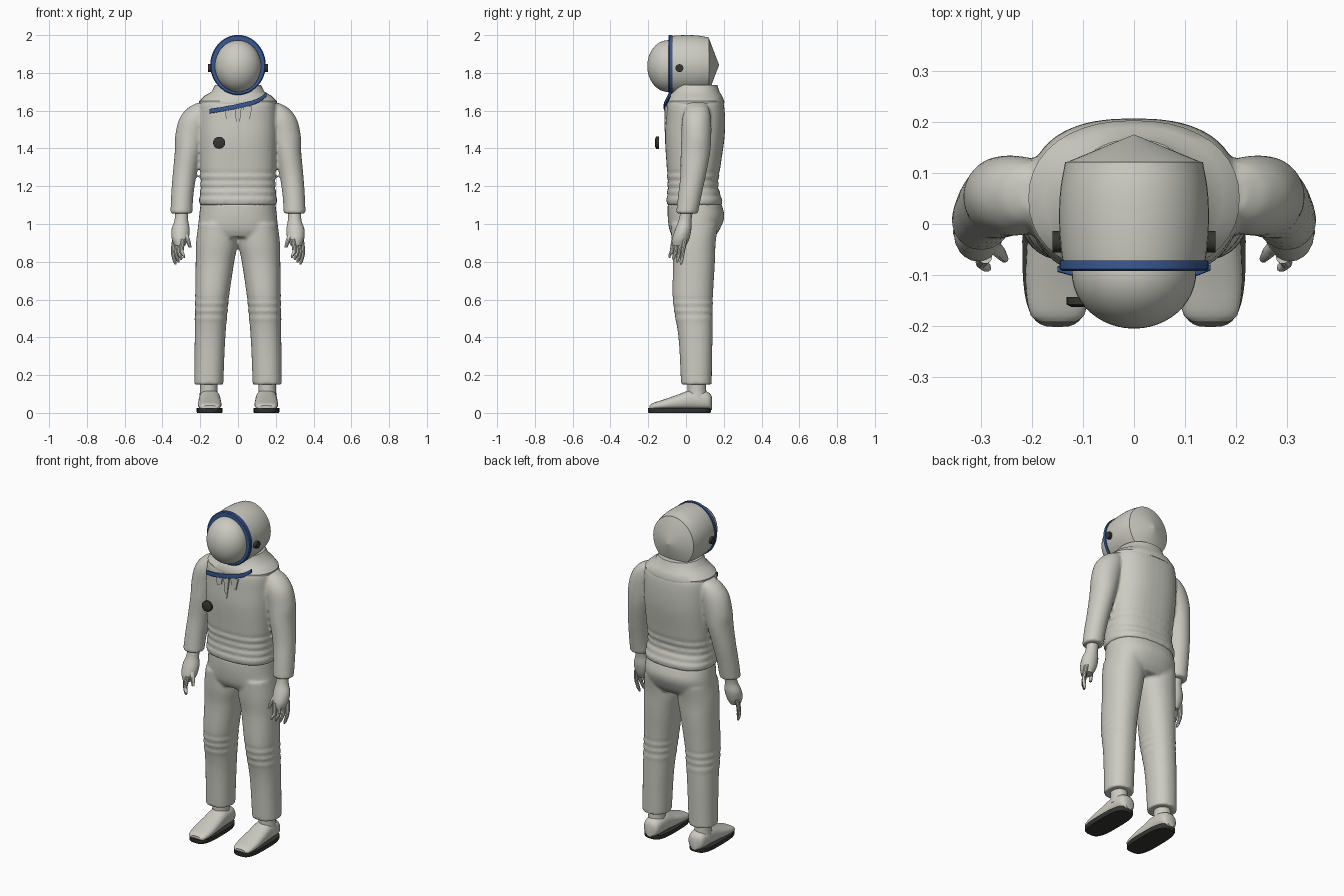
import bpy, bmesh, math
from mathutils import Vector

if "Cube" in bpy.data.objects:
    bpy.data.objects.remove(bpy.data.objects["Cube"])


def material(name, rgb):
    m = bpy.data.materials.new(name)
    m.use_nodes = True
    m.diffuse_color = (*rgb, 1)
    m.node_tree.nodes["Principled BSDF"].inputs["Base Color"].default_value = (*rgb, 1)
    return m


PALE = material("pale grey fabric", (0.60, 0.60, 0.54))
BLUE = material("blue trim", (0.04, 0.10, 0.30))
DARK = material("dark rubber", (0.035, 0.035, 0.03))


def smooth_rows(rows, step):
    """Hermite interpolation of sections along their first value."""
    def slope(i, k):
        a, b = rows[max(i - 1, 0)], rows[min(i + 1, len(rows) - 1)]
        return (b[k] - a[k]) / (b[0] - a[0])
    out = []
    for i in range(len(rows) - 1):
        p, q = rows[i], rows[i + 1]
        h = q[0] - p[0]
        count = max(1, math.ceil(abs(h) / step))
        for j in range(count):
            u = j / count
            w = u * u * (3 - 2 * u)
            row = [p[0] + h * u]
            for k in range(1, 5):
                row.append(p[k] + (q[k] - p[k]) * w
                           + h * (u * (1 - u) ** 2 * slope(i, k) - u * u * (1 - u) * slope(i + 1, k)))
            out.append(row)
    return out + [list(rows[-1])]


def loft(bm, axis, rows, side=1, power=2, n=40, step=0.012, ripple=None):
    """Rows are (position, centre a, centre b, radius a, radius b)."""
    rings = []
    for t, a, b, ra, rb in (smooth_rows(rows, step) if step else rows):
        if ripple and ripple[1] < t < ripple[2]:
            bump = ripple[0] * math.sin((t - ripple[1]) * math.tau / ripple[3])
            ra, rb = ra + bump, rb + bump
        ring = []
        for i in range(n):
            c, s = math.cos(math.tau * i / n), math.sin(math.tau * i / n)
            u = a + ra * math.copysign(abs(c) ** (2 / power), c)
            v = b + rb * math.copysign(abs(s) ** (2 / power), s)
            co = {"x": (t, u, v), "y": (u, t, v), "z": (u, v, t)}[axis]
            ring.append(bm.verts.new((co[0] * side, co[1], co[2])))
        rings.append(ring)
    for r, q in zip(rings, rings[1:]):
        for i in range(n):
            bm.faces.new((r[i], r[(i + 1) % n], q[(i + 1) % n], q[i]))
    bm.faces.new(rings[0])
    bm.faces.new(rings[-1])


def finish(name, bm, mat, blend=False):
    bmesh.ops.recalc_face_normals(bm, faces=bm.faces[:])
    me = bpy.data.meshes.new(name)
    bm.to_mesh(me)
    bm.free()
    me.materials.append(mat)
    ob = bpy.data.objects.new(name, me)
    bpy.context.collection.objects.link(ob)
    bpy.ops.object.select_all(action="DESELECT")
    ob.select_set(True)
    bpy.context.view_layer.objects.active = ob
    bpy.ops.object.shade_smooth_by_angle(angle=math.radians(35))
    if blend:  # weld overlapping limbs into one garment
        r = ob.modifiers.new("weld", "REMESH")
        r.mode, r.voxel_size, r.use_smooth_shade = "VOXEL", 0.009, True
        s = ob.modifiers.new("soften", "SMOOTH")
        s.factor, s.iterations = 0.5, 3
    return ob


def part(name, mat, axis, rows, **kw):
    bm = bmesh.new()
    loft(bm, axis, rows, **kw)
    return finish(name, bm, mat)


def plate(name, mat, outline, y0, y1):
    bm = bmesh.new()
    face = bm.faces.new([bm.verts.new((x, y0, z)) for x, z in outline])
    new = bmesh.ops.extrude_face_region(bm, geom=[face])["geom"]
    bmesh.ops.translate(bm, vec=Vector((0, y1 - y0, 0)),
                        verts=[v for v in new if isinstance(v, bmesh.types.BMVert)])
    return finish(name, bm, mat)


SIDES = (("left", 1), ("right", -1))

# Jacket: torso with both sleeves
torso = [(1.10, 0, .045, .205, .146), (1.13, 0, .044, .205, .146), (1.20, 0, .037, .198, .134),
         (1.30, 0, .040, .202, .142), (1.45, 0, .046, .207, .157), (1.55, 0, .05, .207, .157),
         (1.63, 0, .05, .203, .151), (1.66, 0, .05, .19, .14)]
sleeve = [(1.64, .19, .06, .03, .04), (1.615, .205, .06, .06, .06), (1.56, .226, .056, .083, .076),
          (1.47, .25, .055, .082, .079), (1.38, .264, .05, .071, .078), (1.26, .283, .038, .063, .068),
          (1.15, .295, .02, .059, .062), (1.055, .30, .005, .058, .058)]
bm = bmesh.new()
loft(bm, "z", torso, power=2.5, ripple=(.004, 1.12, 1.28, .04))
for _, s in SIDES:
    loft(bm, "z", sleeve, side=s)
finish("jacket", bm, PALE, blend=True)

# Trousers: hips with both legs
hips = [(1.11, 0, .045, .198, .142), (1.04, 0, .053, .206, .15), (.97, 0, .045, .212, .133),
        (.93, 0, .04, .205, .11)]
leg = [(1.0, .11, .045, .10, .125), (.90, .112, .040, .110, .117), (.80, .122, .042, .102, .111),
       (.60, .138, .036, .089, .106), (.40, .148, .050, .081, .09), (.15, .155, .055, .077, .081)]
bm = bmesh.new()
loft(bm, "z", hips, power=2.3)
for _, s in SIDES:
    loft(bm, "z", leg, side=s, power=2.2, ripple=(.003, .49, .61, .04))
finish("trousers", bm, PALE, blend=True)

# Collar and neck
part("collar", PALE, "z", [(1.635, 0, .05, .205, .152), (1.65, 0, .05, .207, .153),
                           (1.68, 0, .052, .175, .138), (1.70, 0, .052, .14, .125),
                           (1.735, 0, .048, .122, .118)], step=0, power=2.2)

# Helmet, cone back, trim ring and visor
part("helmet", PALE, "y", [(-.085, 0, 1.842, .138, .152), (-.05, 0, 1.842, .143, .156),
                           (.01, 0, 1.842, .147, .158), (.07, 0, 1.842, .144, .155),
                           (.121, 0, 1.842, .135, .145)], n=48)
part("helmet_back", PALE, "y", [(.12, 0, 1.842, .135, .145), (.175, 0, 1.842, .001, .001)],
     n=48, step=0)
part("visor_ring", BLUE, "y", [(-.092, 0, 1.842, .141, .154), (-.088, 0, 1.842, .146, .159),
                               (-.072, 0, 1.842, .146, .159)], n=48, step=0)
bm = bmesh.new()
bmesh.ops.create_uvsphere(bm, u_segments=48, v_segments=24, radius=1)
bmesh.ops.scale(bm, vec=(.122, .11, .137), verts=bm.verts[:])
bmesh.ops.translate(bm, vec=(0, -.095, 1.836), verts=bm.verts[:])
finish("visor", bm, PALE)

# Chest knob, trim strip and neck fastening
part("chest_knob", DARK, "y", [(-.163, -.1, 1.43, .022, .022), (-.158, -.1, 1.43, .032, .032),
                               (-.143, -.1, 1.43, .032, .032)], n=24, step=0)
part("trim_strip", BLUE, "x", [(-.15, -.088, 1.597, .006, .012), (-.06, -.11, 1.612, .006, .012),
                               (.05, -.11, 1.635, .006, .012), (.11, -.1, 1.655, .006, .012),
                               (.15, -.085, 1.685, .006, .012)], n=16, step=.02, power=6)
for label, s in SIDES:
    plate(label + "_neck_tab", PALE, [(.025 * s, 1.63), (.075 * s, 1.62), (.062 * s, 1.555),
                                      (.035 * s, 1.565)], -.111, -.085)
plate("neck_wedge", PALE, [(-.02, 1.63), (.02, 1.63), (.004, 1.49), (-.004, 1.49)], -.115, -.085)

# Paired parts: ear knobs, hands, ankles and shoes
for label, s in SIDES:
    part(label + "_ear_knob", DARK, "x", [(.13, -.035, 1.825, .021, .021),
                                          (.16, -.035, 1.825, .021, .021)], side=s, n=24, step=0)

    bm = bmesh.new()
    loft(bm, "z", [(1.08, .298, .006, .036, .033), (1.02, .30, -.005, .036, .034),
                   (.97, .304, -.015, .048, .043), (.92, .306, -.028, .044, .045),
                   (.885, .308, -.035, .028, .036)], side=s, n=20)
    for i in range(4):
        x, y = .336 - .015 * i, -.005 - .02 * i
        loft(bm, "z", [(.92, x, y, .013, .013), (.85, x + .008, y - .012, .011, .011),
                       (.80 + .012 * i, x - .002, y - .02, .009, .009),
                       (.785 + .012 * i, x - .006, y - .022, .004, .004)], side=s, n=10)
    loft(bm, "z", [(.96, .285, -.035, .016, .016), (.91, .264, -.055, .012, .013),
                   (.875, .254, -.068, .008, .008)], side=s, n=10)
    finish(label + "_hand", bm, PALE)

    part(label + "_ankle", PALE, "z", [(.07, .155, .06, .052, .055), (.11, .155, .058, .047, .05),
                                       (.17, .155, .056, .046, .049)], side=s, n=24)
    shoe = []
    for y, rx, top in ((-.192, .035, .04), (-.18, .052, .05), (-.12, .062, .07), (-.04, .06, .098),
                       (.03, .056, .122), (.09, .053, .118), (.125, .045, .105), (.138, .025, .085)):
        shoe.append((y, .15, (top + .015) / 2, rx, (top - .015) / 2))
    part(label + "_shoe", PALE, "y", shoe, side=s, n=28, power=2.4)
    part(label + "_sole", DARK, "z", [(0, .15, -.035, .066, .163), (.006, .15, -.035, .069, .167),
                                      (.026, .15, -.035, .069, .167)], side=s, step=0, power=3.2)
